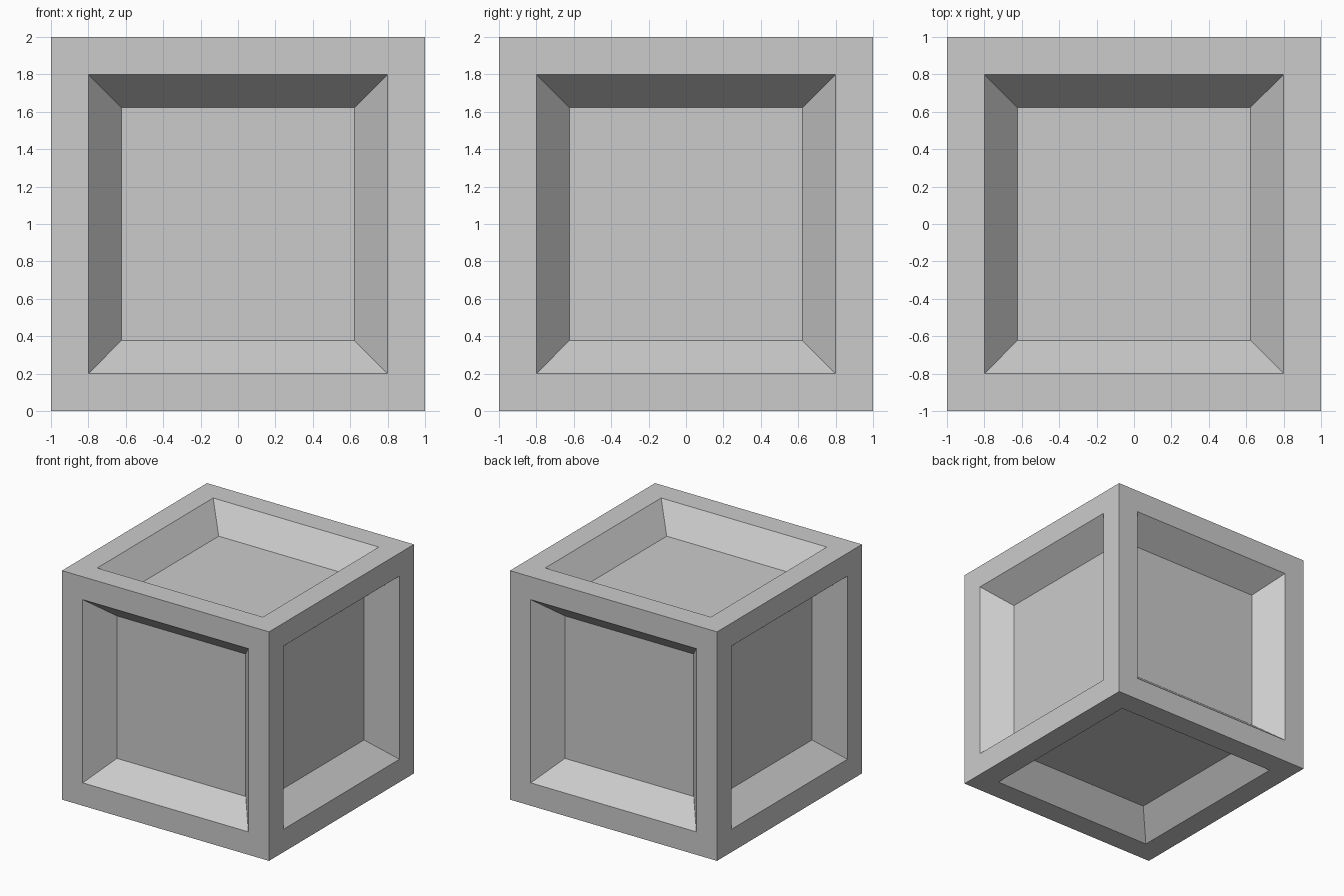
import bpy
import bmesh
from mathutils import Matrix

if "Cube" in bpy.data.objects:
    bpy.data.objects.remove(bpy.data.objects["Cube"], do_unlink=True)

SIZE = 2.0
FRAME_WIDTH = 0.2
BEVEL_WIDTH = 0.178
PANEL_DEPTH = 0.218

# Single grey finish
grey = bpy.data.materials.new("light_grey")
grey.use_nodes = True
colour = (0.6, 0.6, 0.6, 1.0)
grey.diffuse_color = colour
grey.node_tree.nodes["Principled BSDF"].inputs["Base Color"].default_value = colour

# Cube body standing on the ground
bm = bmesh.new()
bmesh.ops.create_cube(bm, size=SIZE, matrix=Matrix.Translation((0, 0, SIZE / 2)))
panels = list(bm.faces)

# Flat frame around every side, then sloped walls down to a sunken panel
bmesh.ops.inset_individual(bm, faces=panels, thickness=FRAME_WIDTH, use_even_offset=True)
bmesh.ops.inset_individual(bm, faces=panels, thickness=BEVEL_WIDTH,
                           depth=-PANEL_DEPTH, use_even_offset=True)
bmesh.ops.recalc_face_normals(bm, faces=bm.faces)

mesh = bpy.data.meshes.new("panelled_crate")
bm.to_mesh(mesh)
bm.free()
mesh.materials.append(grey)
crate = bpy.data.objects.new("panelled_crate", mesh)
bpy.context.collection.objects.link(crate)
